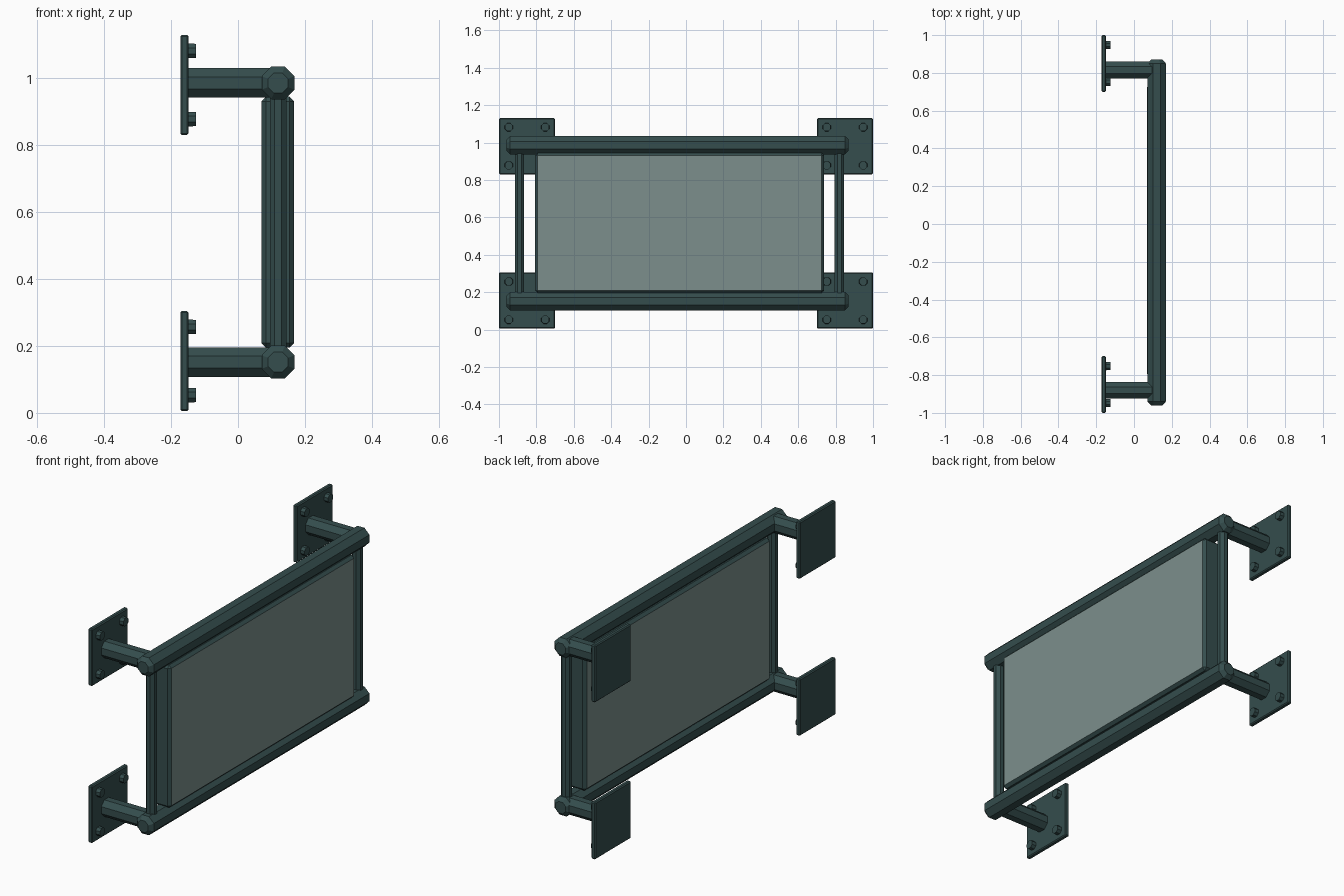
import bpy, bmesh, math
from mathutils import Matrix, Vector

if "Cube" in bpy.data.objects:
    bpy.data.objects.remove(bpy.data.objects["Cube"])


def material(name, color):
    m = bpy.data.materials.new(name)
    m.diffuse_color = color
    m.use_nodes = True
    m.node_tree.nodes["Principled BSDF"].inputs["Base Color"].default_value = m.diffuse_color
    return m


steel = material("dark_steel", (0.035, 0.075, 0.075, 1))
light = material("panel_grey", (0.20, 0.275, 0.262, 1))


def finish(name, bm, mats):
    bmesh.ops.recalc_face_normals(bm, faces=bm.faces)
    me = bpy.data.meshes.new(name)
    bm.to_mesh(me)
    bm.free()
    for m in mats:
        me.materials.append(m)
    ob = bpy.data.objects.new(name, me)
    bpy.context.collection.objects.link(ob)
    return ob


def rod(name, start, end, stations, sides=8):
    """Flat-sided prism; stations are (distance from start, half width across flats)."""
    start, end = Vector(start), Vector(end)
    rot = (end - start).to_track_quat('Z', 'Y')
    bm = bmesh.new()
    rings = []
    for d, half in stations:
        r = half / math.cos(math.pi / sides)
        ring = []
        for i in range(sides):
            a = math.tau * (i + 0.5) / sides
            ring.append(bm.verts.new(start + rot @ Vector((r * math.cos(a), r * math.sin(a), d))))
        rings.append(ring)
    for lo, hi in zip(rings, rings[1:]):
        for i in range(sides):
            j = (i + 1) % sides
            bm.faces.new((lo[i], lo[j], hi[j], hi[i]))
    bm.faces.new(rings[0][::-1])
    bm.faces.new(rings[-1])
    return finish(name, bm, [steel])


def box(name, lo, hi, bevel, mats):
    lo, hi = Vector(lo), Vector(hi)
    bm = bmesh.new()
    bmesh.ops.create_cube(bm, size=1, matrix=Matrix.Translation((lo + hi) / 2)
                          @ Matrix.Diagonal((*(hi - lo), 1)))
    bmesh.ops.bevel(bm, geom=bm.edges[:], offset=bevel, segments=1,
                    affect='EDGES', profile=0.5)
    bm.normal_update()
    if len(mats) > 1:
        for f in bm.faces:
            f.material_index = int(abs(f.normal.x) > 0.9)
    return finish(name, bm, mats)


RAIL_X = 0.12
for level, z, plate_z in (("lower", 0.152, 0.155), ("upper", 0.986, 0.98)):
    # long rail with chamfered ends
    y0, y1 = -0.96, 0.87
    n = y1 - y0
    rod(f"{level}_rail", (RAIL_X, y0, z), (RAIL_X, y1, z),
        [(0, 0.03), (0.02, 0.049), (n - 0.02, 0.049), (n, 0.03)])
    for side, plate_y, arm_y in (("left", -0.85, -0.88), ("right", 0.85, 0.815)):
        # wall plate
        box(f"{level}_{side}_plate", (-0.172, plate_y - 0.15, plate_z - 0.15),
            (-0.148, plate_y + 0.15, plate_z + 0.15), 0.005, [steel])
        # stand-off arm
        rod(f"{level}_{side}_arm", (-0.155, arm_y, z), (RAIL_X, arm_y, z),
            [(0, 0.044), (0.155 + RAIL_X, 0.044)])
        # four bolts
        for i, (sy, sz) in enumerate(((-1, -1), (1, -1), (-1, 1), (1, 1))):
            by, bz = plate_y + sy * 0.0975, plate_z + sz * 0.102
            rod(f"{level}_{side}_bolt_{i + 1}", (-0.152, by, bz), (-0.125, by, bz),
                [(0, 0.022), (0.027, 0.021)])

# slim end posts
for side, y in (("left", -0.89), ("right", 0.82)):
    rod(f"{side}_post", (RAIL_X, y, 0.152), (RAIL_X, y, 0.986), [(0, 0.025), (0.834, 0.025)])

# chamfered panel with light faces
box("panel", (0.07, -0.807, 0.195), (0.168, 0.738, 0.945), 0.014, [steel, light])
